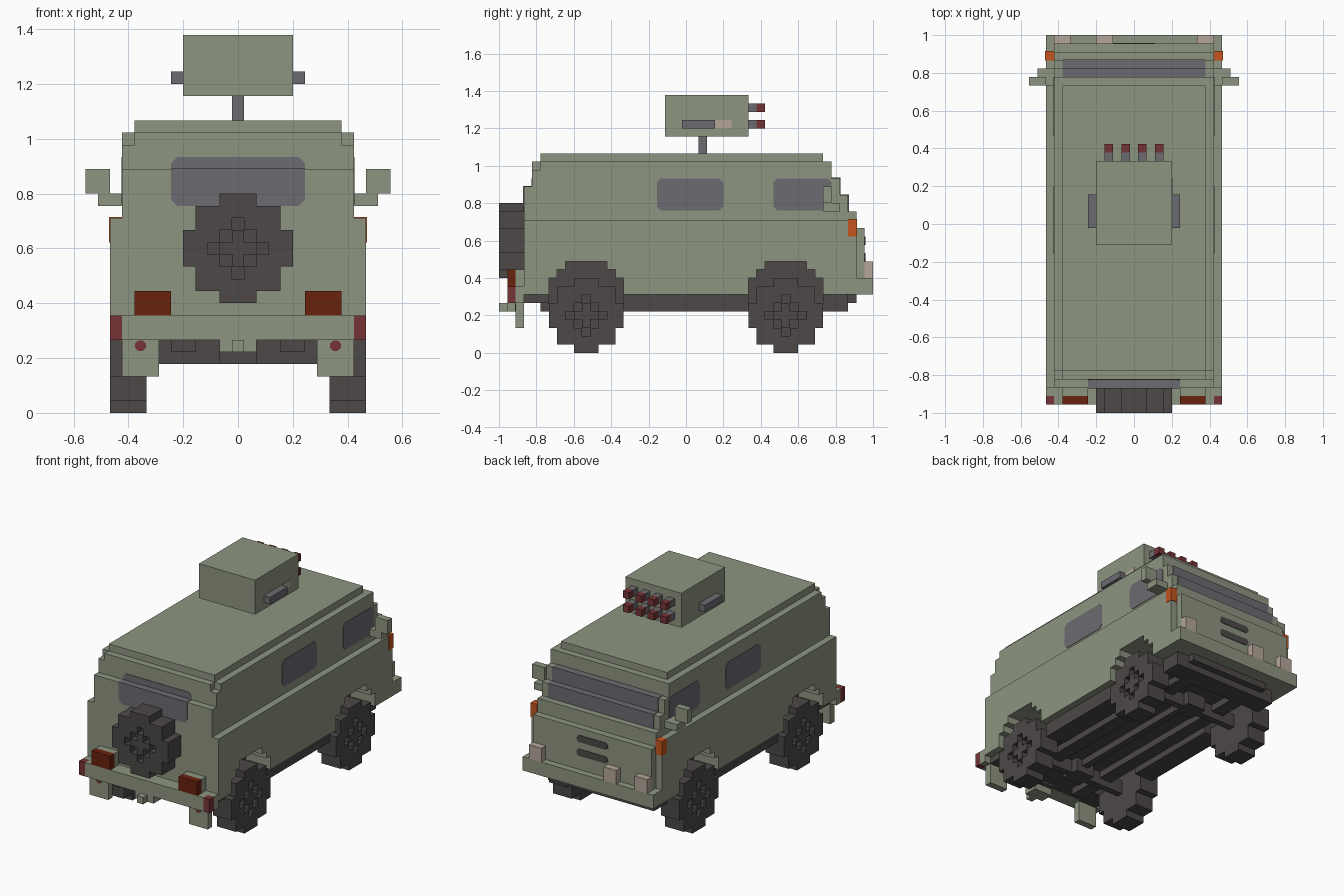
import bpy, bmesh, math
from mathutils import Vector

cube = bpy.data.objects.get("Cube")
if cube:
    bpy.data.objects.remove(cube, do_unlink=True)

U = 2 / 45        # size of one block; y is counted from the rear end


def material(name, rgb):
    m = bpy.data.materials.new(name)
    m.use_nodes = True
    m.diffuse_color = (*rgb, 1)
    m.node_tree.nodes["Principled BSDF"].inputs["Base Color"].default_value = (*rgb, 1)
    return m


GREEN = material("sage green", (0.27, 0.30, 0.22))
GLASS = material("window grey", (0.15, 0.145, 0.165))
DARK = material("rubber black", (0.072, 0.065, 0.063))
ORANGE = material("signal orange", (0.56, 0.09, 0.013))
RUST = material("tail light rust", (0.14, 0.015, 0.004))
RED = material("dark red", (0.18, 0.034, 0.038))
BEIGE = material("lamp beige", (0.46, 0.38, 0.32))


def finish(name, bm, mat):
    for v in bm.verts:
        v.co = Vector((v.co.x, v.co.y - 22.5, v.co.z)) * U
    bmesh.ops.recalc_face_normals(bm, faces=bm.faces)
    mesh = bpy.data.meshes.new(name)
    bm.to_mesh(mesh)
    bm.free()
    mesh.materials.append(mat)
    ob = bpy.data.objects.new(name, mesh)
    bpy.context.collection.objects.link(ob)
    return ob


def box(name, x, y, z, mat):
    bm = bmesh.new()
    bmesh.ops.create_cube(bm, size=1)
    for v in bm.verts:
        v.co = [a + (b - a) * (c + 0.5) for (a, b), c in zip((x, y, z), v.co)]
    return finish(name, bm, mat)


def pair(name, x, y, z, mat):
    box("left_" + name, x, y, z, mat)
    box("right_" + name, (-x[1], -x[0]), y, z, mat)


def prism(name, pts, axis, lo, hi, mat):
    """Extrude a flat outline along x or y."""
    bm = bmesh.new()
    place = lambda a, z, t: (t, a, z) if axis == "x" else (a, t, z)
    face = bm.faces.new([bm.verts.new(place(a, z, lo)) for a, z in pts])
    new = bmesh.ops.extrude_face_region(bm, geom=[face])["geom"]
    shift = Vector(place(0, 0, hi - lo))
    for v in new:
        if isinstance(v, bmesh.types.BMVert):
            v.co += shift
    return finish(name, bm, mat)


def clipped(a0, a1, z0, z1, c=0.5):
    return [(a0 + c, z0), (a1 - c, z0), (a1, z0 + c), (a1, z1 - c),
            (a1 - c, z1), (a0 + c, z1), (a0, z1 - c), (a0, z0 + c)]


def wheel(name, place):
    """Blocky disc, three layers deep, with a notched hub in the outer layer."""
    half = [1, 3, 3, 4, 4, 4, 3, 3, 1]
    cells = {(i, j - 4, k) for j, h in enumerate(half)
             for i in range(-h, h + 1) for k in range(3)
             if not (k == 2 and abs(i) + abs(j - 4) == 2)}
    bm = bmesh.new()
    for cell in cells:
        for ax in range(3):
            for s in (-1, 1):
                near = list(cell)
                near[ax] += s
                if tuple(near) in cells:
                    continue
                corners = []
                for p, q in ((-1, -1), (1, -1), (1, 1), (-1, 1)):
                    c = list(cell)
                    c[ax] += s / 2
                    c[(ax + 1) % 3] += p / 2
                    c[(ax + 2) % 3] += q / 2
                    corners.append(bm.verts.new(place(*c)))
                bm.faces.new(corners)
    bmesh.ops.remove_doubles(bm, verts=bm.verts, dist=0.001)
    finish(name, bm, DARK)


# Lower body: side panels with stepped wheel arches around a dark core
outline = [(3, 16), (3, 7)]
for c in (10.5, 34.5):
    arch = [(4.5, 7), (4.5, 9), (3.5, 9), (3.5, 10), (2.5, 10), (2.5, 11)]
    outline += [(c - d, z) for d, z in arch] + [(c + d, z) for d, z in reversed(arch)]
outline += [(43, 7), (43, 16)]
prism("left_side_panel", outline, "x", 6.5, 10.5, GREEN)
prism("right_side_panel", outline, "x", -10.5, -6.5, GREEN)
box("inner_core", (-6.5, 6.5), (4, 42), (7, 15), DARK)
box("rear_wall", (-6.5, 6.5), (3, 4), (6, 16), GREEN)
box("nose_wall", (-6.5, 6.5), (42, 43), (7, 16), GREEN)
box("waist_deck", (-6.5, 6.5), (4, 42), (15, 16), GREEN)
box("nose_panel", (-9.5, 9.5), (43, 44), (9, 15), GREEN)

# Upper body: stacked layers stepping inward
for i, (w, y0, y1, z0, z1) in enumerate([
        (9.5, 3, 43, 16, 17), (9.5, 3, 42, 17, 19), (9.5, 3, 41, 19, 20),
        (9.5, 4, 41, 20, 21), (9.5, 4, 40, 21, 22), (9.5, 5, 40, 22, 23),
        (8.5, 4, 5, 22, 23), (8.5, 5, 39, 23, 24)]):
    box(f"cabin_layer_{i + 1}", (-w, w), (y0, y1), (z0, z1), GREEN)

# Windows as thin plates
T = 0.08
for side, s in (("left", 1), ("right", -1)):
    for part, y0, y1 in (("middle", 19, 27), ("front", 33, 40)):
        prism(f"{side}_{part}_window", clipped(y0, y1, 17.1, 21), "x",
              s * 9.4, s * (9.5 + T), GLASS)
box("rear_window_ledge", (-5.5, 5.5), (3 - T, 4), (19.9, 20 + T), GLASS)
prism("rear_window_lower", [(-5, 17), (5, 17), (5.5, 17.5), (5.5, 20), (-5.5, 20), (-5.5, 17.5)],
      "y", 3 - T, 3.1, GLASS)
prism("rear_window_upper", [(-5.5, 20), (5.5, 20), (5.5, 20.5), (5, 21), (-5, 21), (-5.5, 20.5)],
      "y", 4 - T, 4.1, GLASS)
for i, (y, z) in enumerate(((42, 17), (41, 19))):
    box(f"windscreen_{i + 1}", (-8.5, 8.5), (y - 0.1, y + T), (z, z + 2), GLASS)
    box(f"windscreen_ledge_{i + 1}", (-8.5, 8.5), (y - 1, y + T), (z + 1.9, z + 2 + T), GLASS)

# Nose: bumper, lamps, indicators, slots
box("front_bumper", (-10.5, 10.5), (43, 45), (7, 9), GREEN)
for i, x in enumerate((-9.5, -4.5, 7.5)):
    box(f"headlamp_{i + 1}", (x, x + 2), (44, 45), (9, 11), BEIGE)
pair("indicator", (9.5, 10.5 + T), (42, 43 + T), (14, 16 + T), ORANGE)
for i, z in enumerate((11, 13)):
    prism(f"grille_slot_{i + 1}", clipped(-2.5, 2.5, z, z + 1, 0.3), "y", 43.9, 44 + T, DARK)

# Mirrors
pair("mirror", (10.5, 12.5), (39, 40), (18, 20), GREEN)
pair("mirror_arm", (9.5, 11.5), (39, 41), (17, 18), GREEN)

# Rear: bumper, lights, mud flaps, hitch
box("rear_bumper", (-9.5, 9.5), (1, 3), (6, 8), GREEN)
pair("bumper_end", (9.5, 10.5), (2, 3), (6, 8), GREEN)
pair("bumper_light", (9.5, 10.5), (1, 2), (6, 8), RED)
pair("tail_light", (5.5, 8.5), (1, 2), (8, 10), RUST)
pair("tail_light_mount", (5.5, 8.5), (2, 3), (8, 10), GREEN)
pair("mud_flap", (6.5, 9.5), (2, 3), (3, 6), GREEN)
for side, s in (("left", 1), ("right", -1)):
    ring = [(8 * s + 0.47 * math.cos(a), 5.5 + 0.47 * math.sin(a))
            for a in (math.pi / 8 + n * math.pi / 4 for n in range(8))]
    prism(f"{side}_reflector", ring, "y", 2 - T, 2.1, RED)
box("hitch_base", (-1.5, 1.5), (1, 3), (5, 6), GREEN)
box("hitch_tip", (-0.5, 0.5), (0, 1), (5, 6), GREEN)

# Chassis and axles
box("floor_plate", (-6.5, 6.5), (3, 43), (6, 7), DARK)
pair("sill", (6.5, 9.5), (15, 30), (5, 7), DARK)
pair("rail", (3.5, 5.5), (5, 42), (5, 6), DARK)
box("front_cross_member", (-8.5, 8.5), (39, 42), (5, 7), DARK)
box("rear_cross_member", (-9.5, 9.5), (3, 6), (6, 7), DARK)
box("drive_shaft", (-0.5, 0.5), (11, 34), (5, 6), DARK)
for end, c in (("rear", 10.5), ("front", 34.5)):
    box(f"{end}_axle", (-7.5, 7.5), (c - 0.5, c + 0.5), (4, 6), DARK)
    box(f"{end}_differential", (-1.5, 1.5), (c - 1.5, c + 1.5), (4, 6), DARK)

# Wheels and spare
for end, c in (("rear", 10.5), ("front", 34.5)):
    for side, s in (("left", 1), ("right", -1)):
        wheel(f"{end}_{side}_wheel",
              lambda i, j, k, c=c, s=s: (s * (8 + k), c + i, 4.5 + j))
wheel("spare_wheel", lambda i, j, k: (i, 2.5 - k, 13.5 + j))

# Roof turret with handles and launch tubes
box("turret_post", (-0.5, 0.5), (24, 25), (24, 26), GLASS)
box("turret_box", (-4.5, 4.5), (20, 30), (26, 31), GREEN)
pair("turret_handle", (4.5, 5.5), (22, 26), (27, 28), GLASS)
box("turret_marker", (4.4, 4.5 + T), (26, 28), (27, 28), BEIGE)
for row, z in (("lower", 27), ("upper", 29)):
    for n in range(4):
        x = (2 * n - 3.5, 2 * n - 2.5)
        box(f"{row}_tube_{n + 1}", x, (30, 31), (z, z + 1), GLASS)
        box(f"{row}_tube_tip_{n + 1}", x, (31, 32), (z, z + 1), RED)
